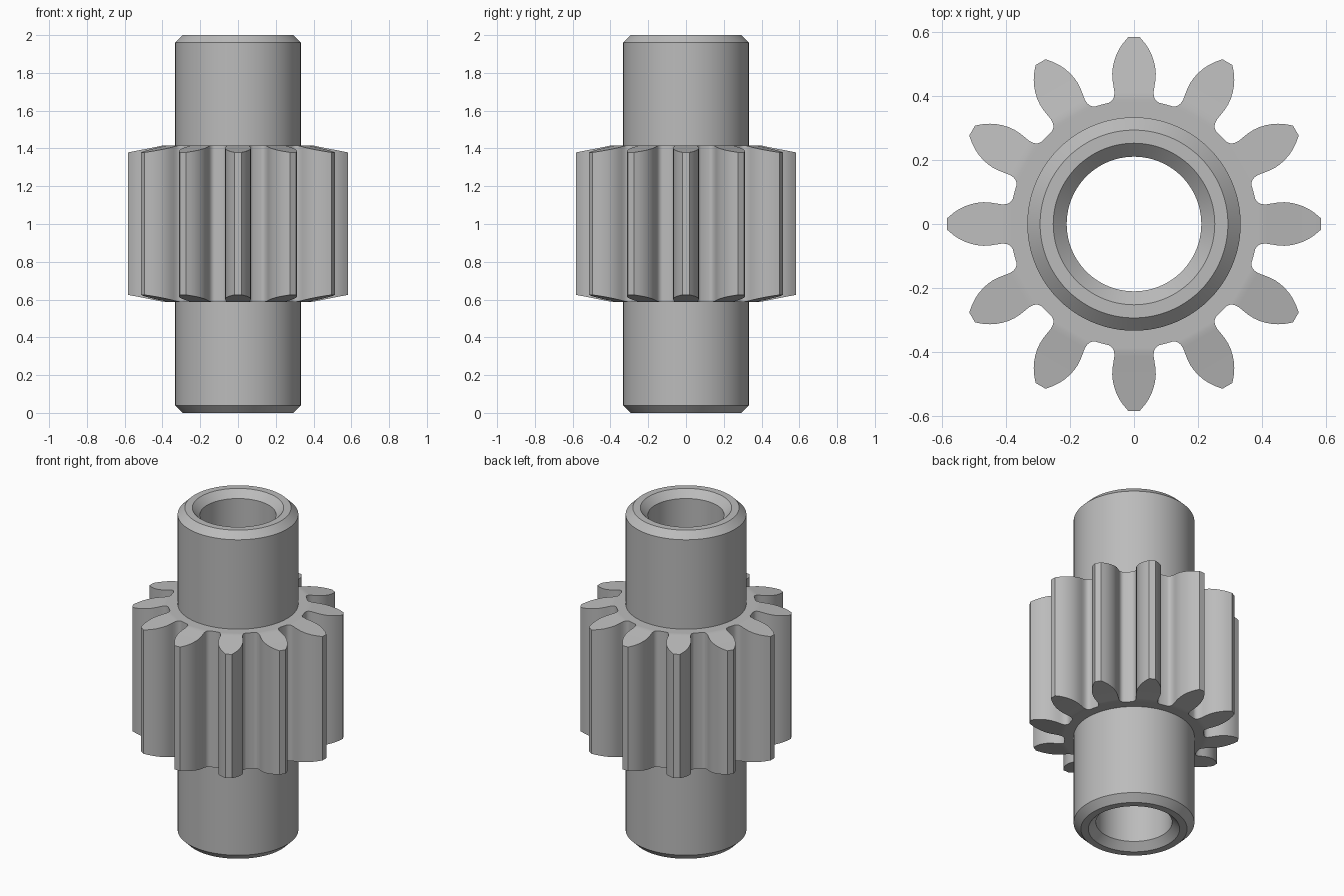
import bpy, bmesh, math
from mathutils import Matrix

cube = bpy.data.objects.get("Cube")
if cube:
    bpy.data.objects.remove(cube, do_unlink=True)

TEETH = 12
Z_LOW, Z_HIGH = 0.588, 1.416
CHAMFER_R, TIP_R, CHAMFER_DROP = 0.40, 0.583, 0.037

steel = bpy.data.materials.new("grey steel")
steel.use_nodes = True
colour = (0.5, 0.5, 0.5, 1.0)
steel.diffuse_color = colour
steel.node_tree.nodes["Principled BSDF"].inputs["Base Color"].default_value = colour


def finish(name, bm):
    bmesh.ops.remove_doubles(bm, verts=bm.verts, dist=0.0003)
    bmesh.ops.recalc_face_normals(bm, faces=bm.faces)
    mesh = bpy.data.meshes.new(name)
    bm.to_mesh(mesh)
    bm.free()
    mesh.materials.append(steel)
    obj = bpy.data.objects.new(name, mesh)
    bpy.context.collection.objects.link(obj)
    bpy.ops.object.select_all(action="DESELECT")
    obj.select_set(True)
    bpy.context.view_layer.objects.active = obj
    bpy.ops.object.shade_smooth_by_angle(angle=math.radians(30))


# Hollow shaft: closed chamfered section (radius, height) turned about z
section = [(0.21, 0.042), (0.252, 0), (0.293, 0), (0.333, 0.04),
           (0.333, 1.96), (0.293, 2), (0.252, 2), (0.21, 1.958)]
bm = bmesh.new()
ring = [bm.verts.new((r, 0, z)) for r, z in section]
edges = [bm.edges.new((a, b)) for a, b in zip(ring, ring[1:] + ring[:1])]
bmesh.ops.spin(bm, geom=ring + edges, axis=(0, 0, 1), cent=(0, 0, 0),
               angle=math.tau, steps=96, use_merge=False)
finish("hollow_shaft", bm)

# Gear: half tooth outline (half width, distance from the axis)
flank = [(0.079, 0.378), (0.072, 0.382), (0.066, 0.388), (0.062, 0.398),
         (0.061, 0.412), (0.064, 0.43), (0.067, 0.45), (0.068, 0.47),
         (0.066, 0.49), (0.062, 0.508), (0.055, 0.528), (0.046, 0.546),
         (0.034, 0.564), (0.018, 0.583)]


def polar(radius, degrees):
    a = math.radians(degrees)
    return radius * math.sin(a), radius * math.cos(a)


def height(x, y, side):
    """Height of the end face, sloping back outside the chamfer circle."""
    r = math.hypot(x, y)
    drop = max(0, r - CHAMFER_R) / (TIP_R - CHAMFER_R) * CHAMFER_DROP
    return Z_HIGH - drop if side else Z_LOW + drop


def add_face(bm, points, turn):
    bm.faces.new([bm.verts.new(turn @ p) for p in points])


def lift(p, side):
    return Matrix.Translation((p[0], p[1], height(p[0], p[1], side))).translation


bm = bmesh.new()
half_step = 180 / TEETH
left = [(-w, r) for w, r in flank]
valley = [polar(0.386, half_step), polar(0.386, -half_step)]
base_angle = math.degrees(math.atan2(*flank[0]))
inner = [polar(0.325, a) for a in (-half_step, -base_angle, base_angle, half_step)]
outer = [valley[1], left[0], flank[0], valley[0]]
outline = [valley[1]] + left + flank[::-1] + [valley[0]]

for i in range(TEETH):
    turn = Matrix.Rotation(math.tau * i / TEETH, 3, "Z")
    for side in (False, True):
        # Tooth end face, in strips from root to tip
        for k in range(len(flank) - 1):
            quad = (left[k], flank[k], flank[k + 1], left[k + 1])
            add_face(bm, [lift(p, side) for p in quad], turn)
        # Hub end face around the shaft
        for k in range(3):
            quad = (inner[k], inner[k + 1], outer[k + 1], outer[k])
            add_face(bm, [lift(p, side) for p in quad], turn)
    # Flanks, tip and valley walls
    for a, b in zip(outline, outline[1:]):
        add_face(bm, [lift(a, False), lift(b, False), lift(b, True), lift(a, True)], turn)
finish("gear_teeth", bm)
